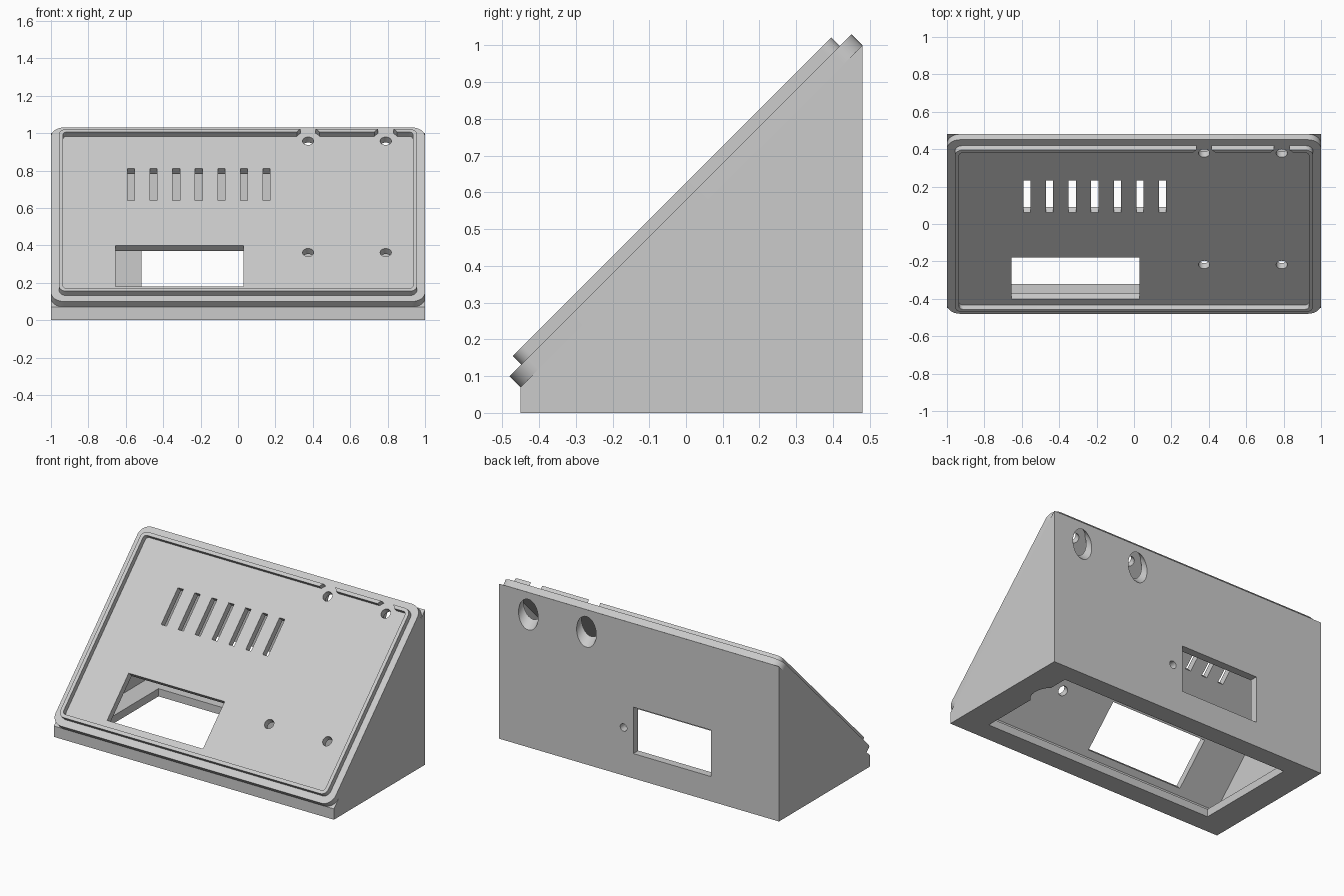
import bpy, bmesh, math
from mathutils import Matrix, Vector

cube = bpy.data.objects.get("Cube")
if cube:
    bpy.data.objects.remove(cube, do_unlink=True)

grey = bpy.data.materials.new("light grey plastic")
grey.use_nodes = True
colour = (0.6, 0.6, 0.6, 1)
grey.diffuse_color = colour
grey.node_tree.nodes["Principled BSDF"].inputs["Base Color"].default_value = colour

# Frame of the sloping panel: x across, y up the slope, z out of the panel
SLOPE = Matrix.Translation((0, 0.015, 0.535)) @ Matrix.Rotation(math.radians(45), 4, 'X')
FLAT = Matrix.Identity(4)


def prism(name, outline, low, high, frame=FLAT):
    """Extrude a 2D outline from low to high along the frame's z axis."""
    bm = bmesh.new()
    face = bm.faces.new([bm.verts.new((u, v, low)) for u, v in outline])
    top = bmesh.ops.extrude_face_region(bm, geom=[face])["geom"]
    bmesh.ops.translate(bm, vec=(0, 0, high - low),
                        verts=[g for g in top if isinstance(g, bmesh.types.BMVert)])
    bm.transform(frame)
    bmesh.ops.recalc_face_normals(bm, faces=bm.faces)
    mesh = bpy.data.meshes.new(name)
    bm.to_mesh(mesh)
    bm.free()
    mesh.materials.append(grey)
    obj = bpy.data.objects.new(name, mesh)
    bpy.context.collection.objects.link(obj)
    return obj


def rect(x0, x1, y0, y1):
    return [(x0, y0), (x1, y0), (x1, y1), (x0, y1)]


def rounded(w, h, r, steps=10):
    points = []
    for k, (sx, sy) in enumerate([(1, 1), (-1, 1), (-1, -1), (1, -1)]):
        for i in range(steps + 1):
            a = math.pi / 2 * (k + i / steps)
            points.append((sx * (w - r) + r * math.cos(a), sy * (h - r) + r * math.sin(a)))
    return points


def circle(x, y, r, n=40):
    return [(x + r * math.cos(math.tau * i / n), y + r * math.sin(math.tau * i / n))
            for i in range(n)]


def cut(target, outline, low, high, frame=FLAT):
    cutter = prism("cutter", outline, low, high, frame)
    cutter.hide_render = True
    mod = target.modifiers.new("cut", 'BOOLEAN')
    mod.operation, mod.solver, mod.object = 'DIFFERENCE', 'EXACT', cutter
    bpy.context.view_layer.objects.active = target
    bpy.ops.object.modifier_apply(modifier=mod.name)
    bpy.data.objects.remove(cutter, do_unlink=True)


# Side profiles are drawn in (y, z) and extruded along x
SIDE = Matrix(((0, 0, 1, 0), (1, 0, 0, 0), (0, 1, 0, 0), (0, 0, 0, 1)))
# Back wall shapes are drawn in (x, z) and extruded along y
BACK = Matrix(((1, 0, 0, 0), (0, 0, 1, 0), (0, 1, 0, 0), (0, 0, 0, 1)))

screws = [(x, s) for x in (0.375, 0.79) for s in (-0.287, 0.556)]

# Hollow wedge body with an inward flange around the open bottom
body = prism("wedge_body", [(-0.45, 0), (0.48, 0), (0.48, 1), (-0.45, 0.07)], -1, 1, SIDE)
cut(body, [(-0.4, 0.05), (0.43, 0.05), (0.43, 1.2), (-0.4, 1.2)], -0.95, 0.95, SIDE)
cut(body, rect(-0.82, 0.82, -0.32, 0.36), -0.1, 0.2)

# Socket opening and its fixing holes in the back wall
cut(body, rect(-0.515, 0.04, 0.16, 0.46), 0.4, 0.6, BACK)
for x in (-0.585, 0.11):
    cut(body, circle(x, 0.31, 0.024), 0.4, 0.6, BACK)

# Screw access bores square to the panel
for x, s in screws:
    cut(body, circle(x, s, 0.07), -0.9, 0.01, SLOPE)

# Sloping panel with window, vents and screw holes
panel = prism("sloping_panel", rounded(1, 0.658, 0.07), 0, 0.042, SLOPE)
cut(panel, rect(-0.655, 0.03, -0.545, -0.233), -0.1, 0.1, SLOPE)
for i in range(7):
    x = -0.572 + 0.1208 * i
    cut(panel, rect(x - 0.019, x + 0.019, 0.106, 0.349), -0.1, 0.1, SLOPE)
for x, s in screws:
    cut(panel, circle(x, s, 0.03), -0.1, 0.1, SLOPE)

# Raised rim, notched beside the upper screws
rim = prism("raised_rim", rounded(0.957, 0.613, 0.04), 0.042, 0.075, SLOPE)
cut(rim, rounded(0.935, 0.591, 0.02), -0.1, 0.2, SLOPE)
for x, s in screws:
    cut(rim, circle(x, s, 0.07), -0.1, 0.2, SLOPE)

for obj in (body, panel, rim):
    bpy.ops.object.select_all(action='DESELECT')
    obj.select_set(True)
    bpy.context.view_layer.objects.active = obj
    bpy.ops.object.shade_smooth_by_angle(angle=math.radians(30))
